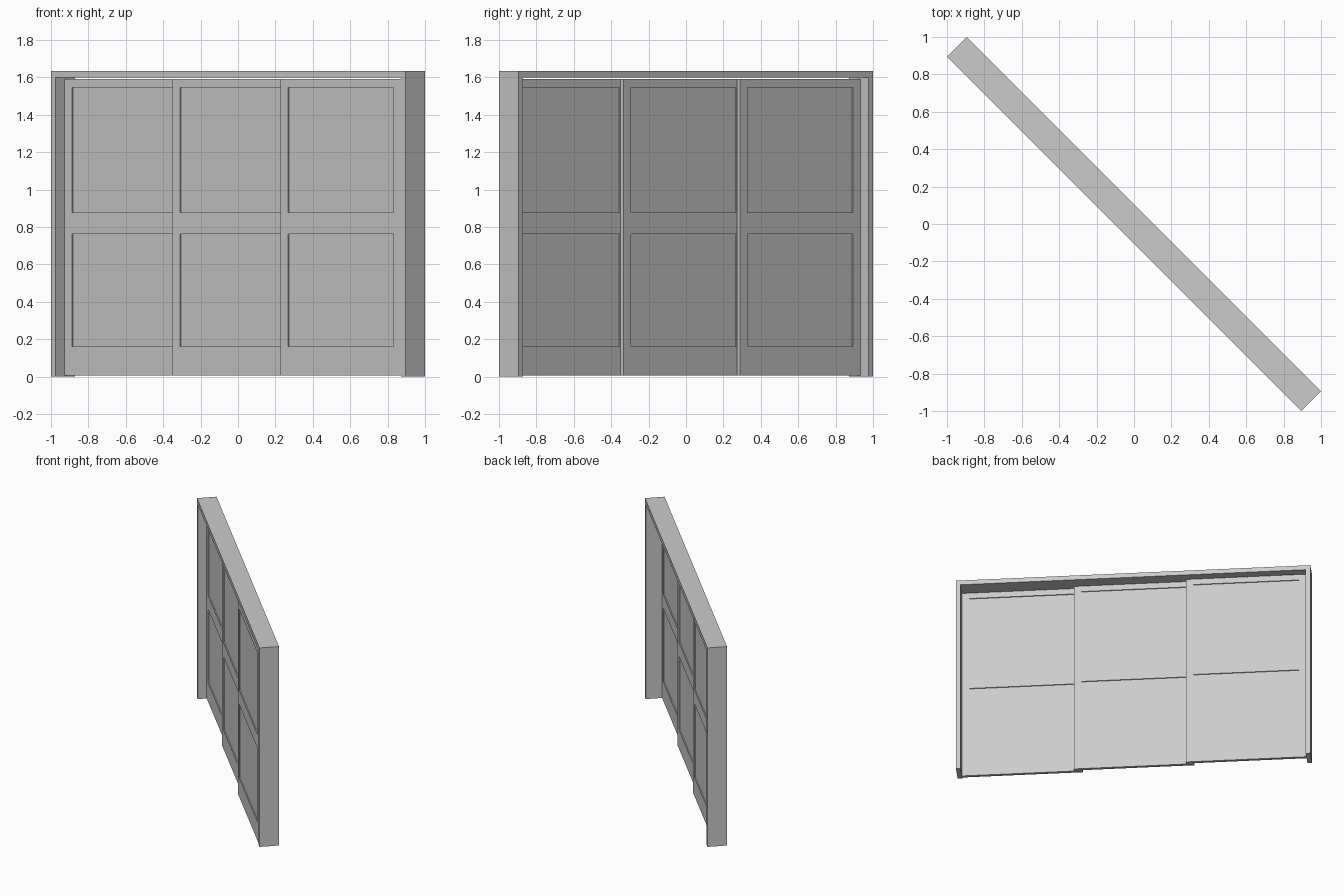
import bpy, bmesh
from math import radians
from mathutils import Vector, Matrix

cube = bpy.data.objects.get("Cube")
if cube:
    bpy.data.objects.remove(cube, do_unlink=True)

# Overall sizes
HALF, DEPTH, HEIGHT = 1.34, 0.148, 1.635
JAMB, HEAD = 0.035, 1.598
DOOR_W, DOOR_T, DOOR_BOTTOM, DOOR_TOP = 0.911, 0.024, 0.005, 1.592
DOOR_STEP, TRACK_STEP, TRACK_MID = 0.849, 0.0315, -0.0277
STILE, RECESS = 0.057, 0.008
PANELS = [(0.16, 0.763), (0.878, 1.545)]
TURN = Matrix.Rotation(radians(-45), 4, 'Z')

grey = bpy.data.materials.new("plain_grey")
grey.use_nodes = True
grey.diffuse_color = (0.6, 0.6, 0.6, 1)
grey.node_tree.nodes["Principled BSDF"].inputs["Base Color"].default_value = (0.6, 0.6, 0.6, 1)


def finish(name, bm, offset=(0, 0, 0)):
    bmesh.ops.recalc_face_normals(bm, faces=bm.faces[:])
    mesh = bpy.data.meshes.new(name)
    bm.to_mesh(mesh)
    bm.free()
    mesh.materials.append(grey)
    obj = bpy.data.objects.new(name, mesh)
    obj.matrix_world = TURN @ Matrix.Translation(offset)
    bpy.context.collection.objects.link(obj)


def door_frame():
    # Two jambs and a head, open at the floor
    inner = HALF - JAMB
    outline = [(-HALF, 0), (-HALF, HEIGHT), (HALF, HEIGHT), (HALF, 0),
               (inner, 0), (inner, HEAD), (-inner, HEAD), (-inner, 0)]
    bm = bmesh.new()
    face = bm.faces.new([bm.verts.new((x, -DEPTH / 2, z)) for x, z in outline])
    new = bmesh.ops.extrude_face_region(bm, geom=[face])["geom"]
    bmesh.ops.translate(bm, vec=(0, DEPTH, 0),
                        verts=[g for g in new if isinstance(g, bmesh.types.BMVert)])
    finish("door_frame", bm)


def sliding_door(name, x, y):
    # Slab sliced along the stile and rail edges
    bm = bmesh.new()
    bmesh.ops.create_cube(bm, size=1)
    bmesh.ops.scale(bm, vec=(DOOR_W, DOOR_T, DOOR_TOP - DOOR_BOTTOM), verts=bm.verts[:])
    bmesh.ops.translate(bm, vec=(0, 0, (DOOR_TOP + DOOR_BOTTOM) / 2), verts=bm.verts[:])
    edge = DOOR_W / 2 - STILE
    cuts = [((s * edge, 0, 0), (1, 0, 0)) for s in (-1, 1)]
    cuts += [((0, 0, z), (0, 0, 1)) for pair in PANELS for z in pair]
    for co, no in cuts:
        bmesh.ops.bisect_plane(bm, geom=bm.verts[:] + bm.edges[:] + bm.faces[:],
                               plane_co=co, plane_no=no)
    # Panels sunk on both sides
    bm.normal_update()
    sunk = []
    for f in bm.faces:
        c = f.calc_center_median()
        if abs(f.normal.y) > 0.9 and abs(c.x) < edge and any(a < c.z < b for a, b in PANELS):
            sunk.append(f)
    for f in sunk:
        push = Vector((0, -RECESS if f.normal.y > 0 else RECESS, 0))
        new = bmesh.ops.extrude_discrete_faces(bm, faces=[f])["faces"][0]
        bmesh.ops.translate(bm, vec=push, verts=new.verts[:])
    bmesh.ops.remove_doubles(bm, verts=bm.verts[:], dist=0.0001)
    finish(name, bm, (x, y, 0))


door_frame()
for i, name in enumerate(("right_door", "middle_door", "left_door")):
    sliding_door(name, (i - 1) * DOOR_STEP, TRACK_MID - (i - 1) * TRACK_STEP)
